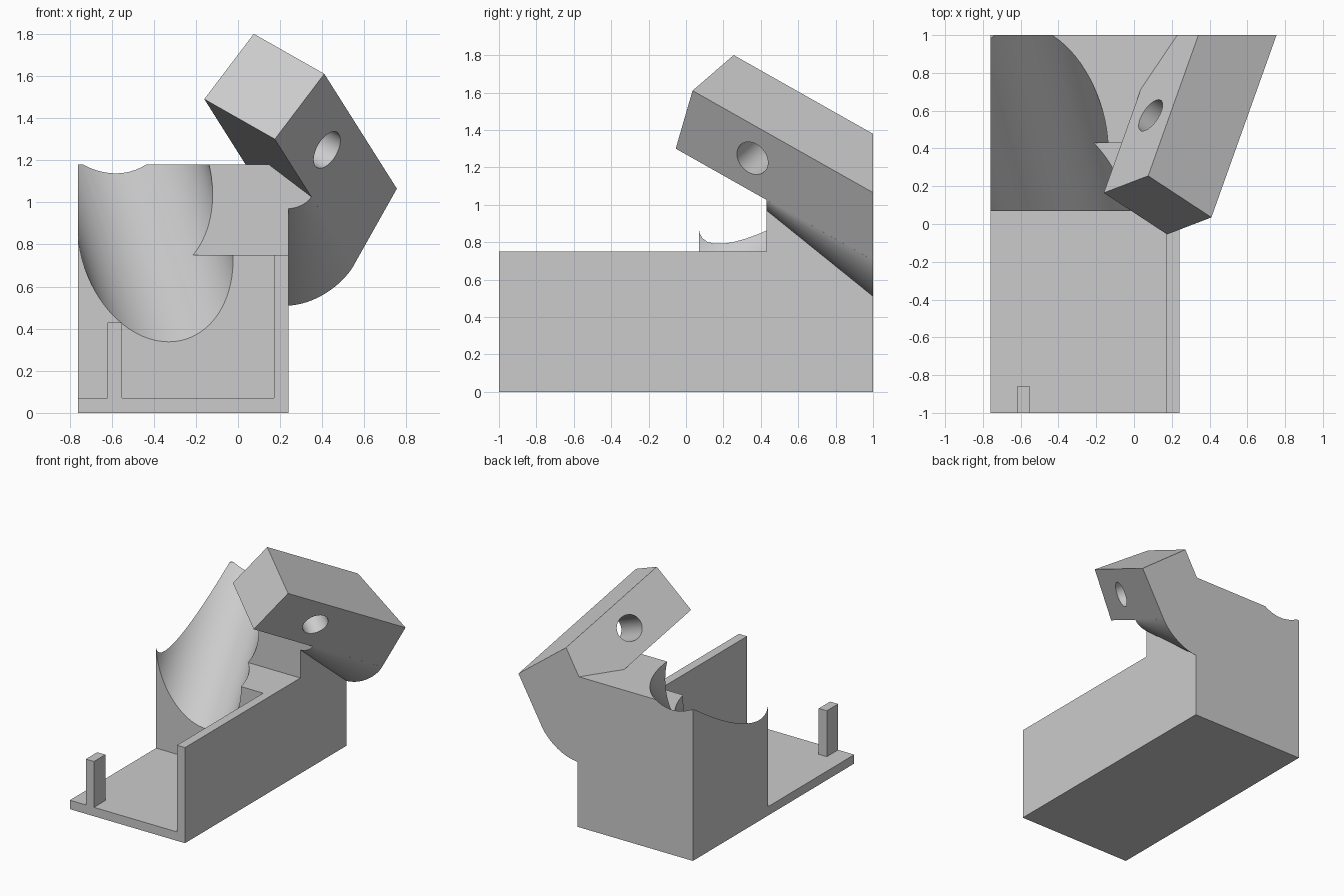
import bpy, bmesh, math
from mathutils import Vector, Matrix

old = bpy.data.objects.get("Cube")
if old:
    bpy.data.objects.remove(old)

grey = bpy.data.materials.new("plain grey")
grey.use_nodes = True
COLOUR = (0.6, 0.6, 0.6, 1)
grey.diffuse_color = COLOUR
grey.node_tree.nodes["Principled BSDF"].inputs["Base Color"].default_value = COLOUR


def make(name, bm):
    bmesh.ops.recalc_face_normals(bm, faces=bm.faces)
    mesh = bpy.data.meshes.new(name)
    bm.to_mesh(mesh)
    bm.free()
    mesh.materials.append(grey)
    obj = bpy.data.objects.new(name, mesh)
    bpy.context.collection.objects.link(obj)
    return obj


def frame(origin, x, y, z):
    """Matrix whose columns are three edge vectors starting at origin."""
    m = Matrix((x, y, z)).transposed().to_4x4()
    m.translation = origin
    return m


def box(name, lo, hi, matrix=Matrix()):
    lo, hi = Vector(lo), Vector(hi)
    local = Matrix.Translation((lo + hi) / 2) @ Matrix.Diagonal((hi - lo).to_4d())
    local[3][3] = 1
    bm = bmesh.new()
    bmesh.ops.create_cube(bm, size=1, matrix=matrix @ local)
    return make(name, bm)


def rod(name, centre, axis, radius, length):
    bm = bmesh.new()
    turn = axis.to_track_quat('Z', 'Y').to_matrix().to_4x4()
    bmesh.ops.create_cone(bm, cap_ends=True, segments=72, radius1=radius, radius2=radius,
                          depth=length, matrix=Matrix.Translation(centre) @ turn)
    return make(name, bm)


def combine(target, other, operation):
    mod = target.modifiers.new(operation, 'BOOLEAN')
    mod.operation, mod.solver, mod.object = operation, 'EXACT', other
    bpy.context.view_layer.objects.active = target
    bpy.ops.object.modifier_apply(modifier=mod.name)
    bpy.data.objects.remove(other)


# Rear block with a stepped front corner
LEFT, RIGHT, STEP = -0.76, 0.24, 0.43
body = box("cradle_body", (LEFT, 0.07, 0), (RIGHT, 1, 1.18))
combine(body, box("step_cutter", (-0.39, -0.2, 0.75), (0.5, STEP, 1.5)), 'DIFFERENCE')

# Sloping round channel, open at the top on its outer side
axis = Vector((-0.27, 1, 0.86)).normalized()
start = Vector((-0.392, 0.07, 0.807))
side = axis.cross(Vector((0, 0, 1))).normalized()
R = 0.356
combine(body, rod("channel_cutter", start, axis, R, 5), 'DIFFERENCE')
combine(body, box("channel_opening_cutter", (-R, -2, 0), (0, 2.5, 1.2),
                  frame(start, side, axis, side.cross(axis))), 'DIFFERENCE')

# Floor, side wall and front post
combine(body, box("floor", (LEFT, -1, 0), (RIGHT, 1, 0.07)), 'UNION')
combine(body, box("side_wall", (0.17, -1, 0), (RIGHT, 0.6, 0.75)), 'UNION')
combine(body, box("post", (-0.62, -1, 0.03), (-0.55, -0.86, 0.43)), 'UNION')

# Slanted arm, trimmed flush with the back
top = Vector((0.075, 0.255, 1.8))
across = Vector((0.335, -0.22, -0.19))
down = Vector((-0.235, -0.09, -0.31))
along = Vector((0.297, 0.832, -0.47))
arm = box("arm", (0, 0, 0), (1, 1, 1.7), frame(top, across, down, along))
bm = bmesh.new()
bm.from_mesh(arm.data)
cut = bmesh.ops.bisect_plane(bm, geom=bm.verts[:] + bm.edges[:] + bm.faces[:],
                             plane_co=(0, 1, 0), plane_no=(0, 1, 0), clear_outer=True)
bmesh.ops.holes_fill(bm, edges=[e for e in cut["geom_cut"] if isinstance(e, bmesh.types.BMEdge)])
bmesh.ops.recalc_face_normals(bm, faces=bm.faces)
bm.to_mesh(arm.data)
bm.free()

# Rounded support that widens towards the back
bm = bmesh.new()
for y, x0, z0, low, high in ((STEP, 0.348, 1.026, 0.97, 1.18), (1, 0.552, 0.704, 0.51, 1.0)):
    corner = Vector((x0 - (z0 - low) * 0.562, y, low))
    p0, p1 = Vector((x0, y, z0)), Vector((RIGHT - 0.005, y, low))
    centre = p0 + p1 - corner
    for i in range(17):
        a = math.pi / 2 * i / 16
        bm.verts.new(centre + (p0 - centre) * math.cos(a) + (p1 - centre) * math.sin(a))
    bm.verts.new((0.2, y, low))
    bm.verts.new((0.2, y, high))
bmesh.ops.convex_hull(bm, input=bm.verts[:])
support = make("arm_support", bm)

combine(body, support, 'UNION')
combine(body, arm, 'UNION')

# Hole through the arm
hole = top + across * 0.5 + down * 0.5 + along * 0.439
combine(body, rod("hole_cutter", hole, across, 0.096, 0.7), 'DIFFERENCE')

bpy.ops.object.select_all(action='DESELECT')
body.select_set(True)
bpy.context.view_layer.objects.active = body
bpy.ops.object.shade_smooth_by_angle(angle=math.radians(25))
